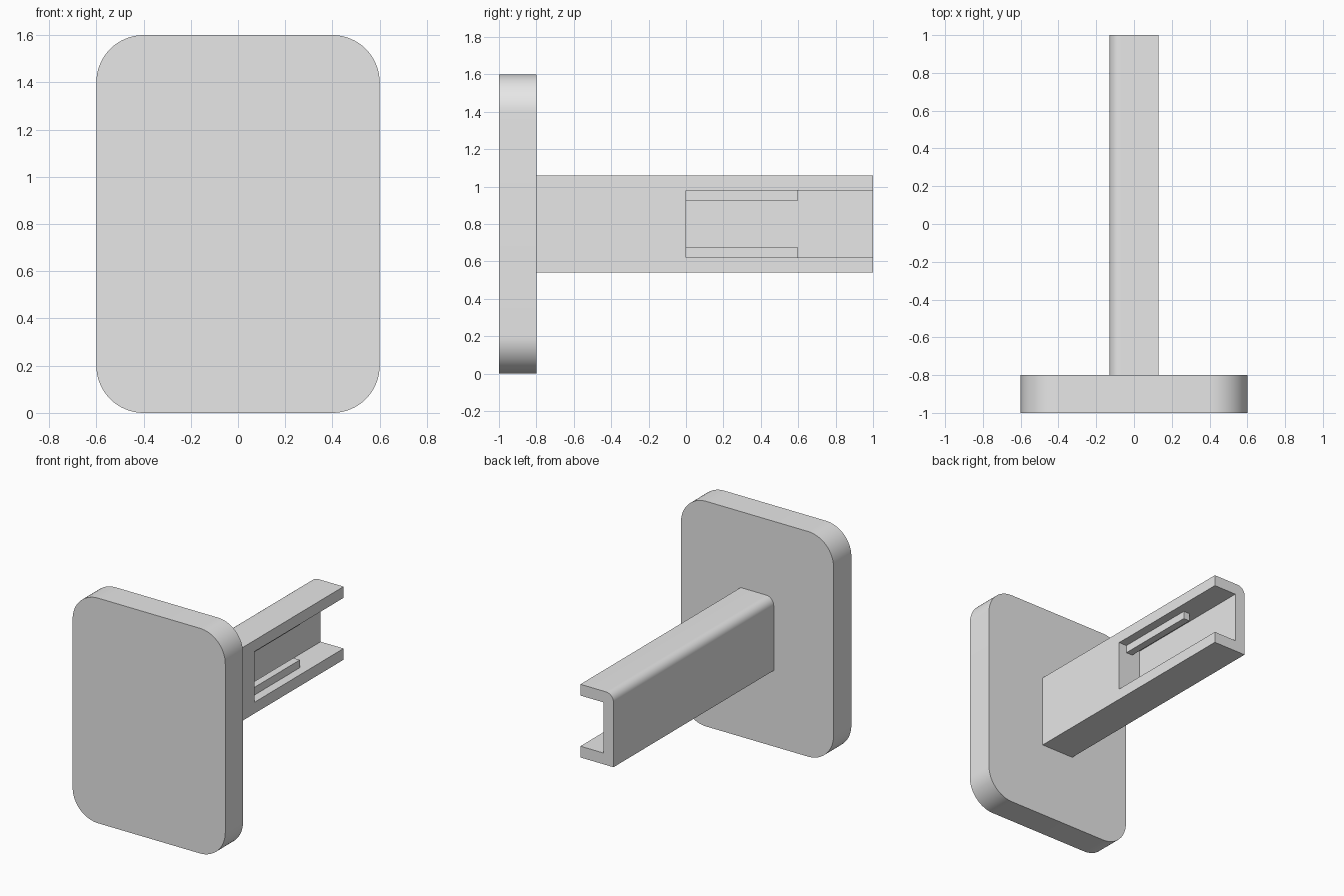
import bpy
import bmesh
from math import sin, cos, pi, radians

cube = bpy.data.objects.get("Cube")
if cube:
    bpy.data.objects.remove(cube, do_unlink=True)

grey = bpy.data.materials.new("light_grey")
grey.use_nodes = True
grey.diffuse_color = (0.8, 0.8, 0.8, 1)
grey.node_tree.nodes["Principled BSDF"].inputs["Base Color"].default_value = (0.8, 0.8, 0.8, 1)


def prism(name, x, y, z, radii=(0, 0, 0, 0), steps=16):
    """Box spanning the x, y, z ranges; radii round the edges along y,
    in the order right-top, left-top, left-bottom, right-bottom."""
    corners = [(x[1], z[1], -1, -1), (x[0], z[1], 1, -1),
               (x[0], z[0], 1, 1), (x[1], z[0], -1, 1)]
    outline = []
    for i, ((cx, cz, sx, sz), r) in enumerate(zip(corners, radii)):
        if r == 0:
            outline.append((cx, cz))
            continue
        for k in range(steps + 1):
            a = (i + k / steps) * pi / 2
            outline.append((cx + sx * r + r * cos(a), cz + sz * r + r * sin(a)))
    bm = bmesh.new()
    face = bm.faces.new([bm.verts.new((px, y[0], pz)) for px, pz in outline])
    extruded = bmesh.ops.extrude_face_region(bm, geom=[face])["geom"]
    moved = [v for v in extruded if isinstance(v, bmesh.types.BMVert)]
    bmesh.ops.translate(bm, verts=moved, vec=(0, y[1] - y[0], 0))
    bmesh.ops.recalc_face_normals(bm, faces=bm.faces)
    mesh = bpy.data.meshes.new(name)
    bm.to_mesh(mesh)
    bm.free()
    mesh.materials.append(grey)
    obj = bpy.data.objects.new(name, mesh)
    bpy.context.collection.objects.link(obj)
    return obj


def activate(obj):
    bpy.ops.object.select_all(action='DESELECT')
    obj.select_set(True)
    bpy.context.view_layer.objects.active = obj


# Upright plate with four rounded corners
plate = prism("face_plate", (-0.6, 0.6), (-1, -0.8), (0, 1.6), (0.2,) * 4)

# Arm behind the plate, with one rounded upper edge
arm = prism("arm", (-0.13, 0.13), (-0.8, 1), (0.54, 1.06), (0, 0.06, 0, 0))

# Open channel cut in the outer half of the arm
cutter = prism("channel_cutter", (-0.05, 0.3), (0, 1.2), (0.62, 0.98))
cutter.hide_render = True
cut = arm.modifiers.new("channel", 'BOOLEAN')
cut.operation = 'DIFFERENCE'
cut.solver = 'EXACT'
cut.object = cutter
activate(arm)
bpy.ops.object.modifier_apply(modifier=cut.name)
bpy.data.objects.remove(cutter, do_unlink=True)

# Slim guide rails on the channel's floor and ceiling
for name, z in (("lower_rail", (0.62, 0.675)), ("upper_rail", (0.925, 0.98))):
    prism(name, (0.015, 0.067), (0, 0.6), z)

# Smooth the rounded corners, keep the edges crisp
for obj in (plate, arm):
    activate(obj)
    bpy.ops.object.shade_smooth_by_angle(angle=radians(30))
